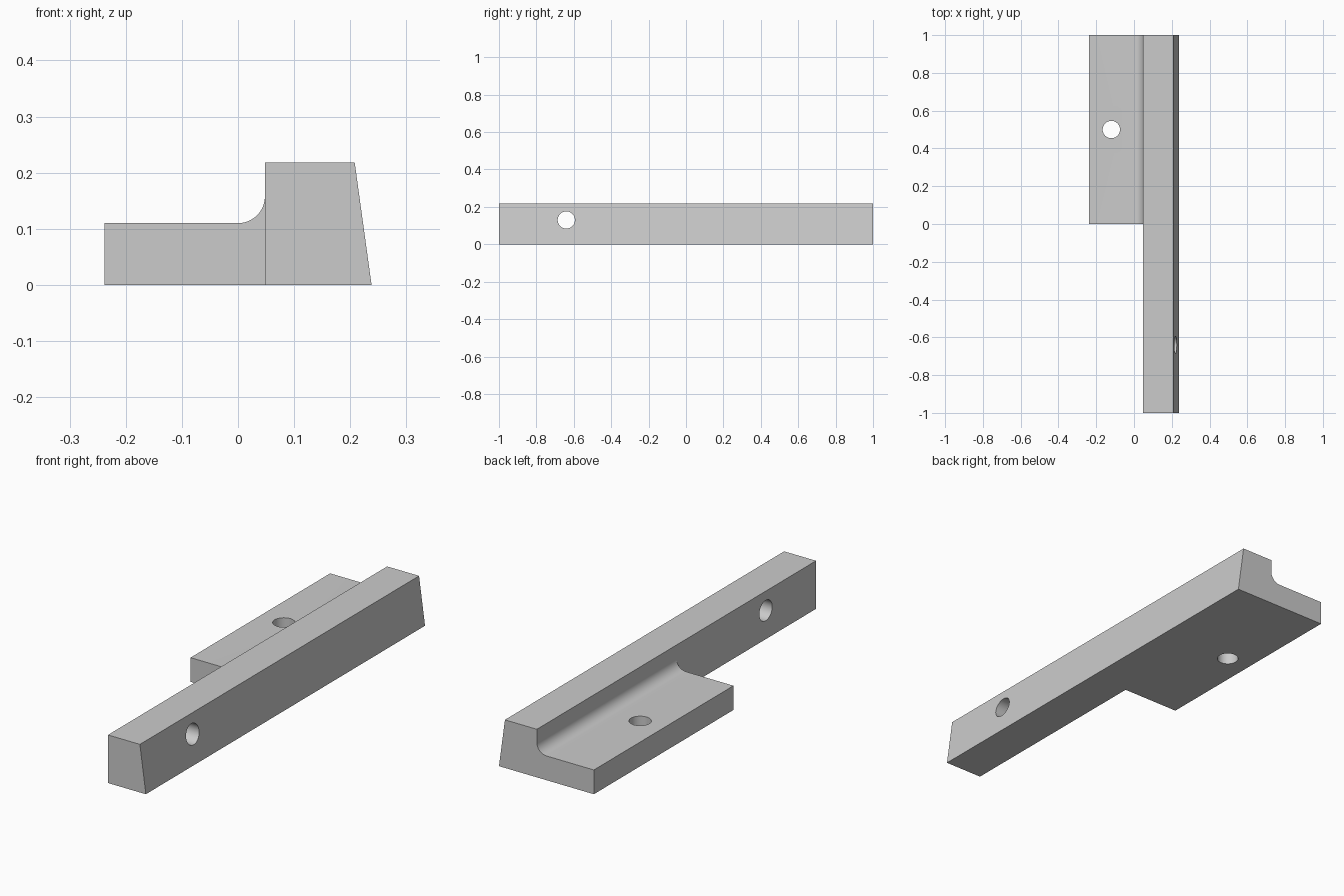
import bpy, bmesh, math

if "Cube" in bpy.data.objects:
    bpy.data.objects.remove(bpy.data.objects["Cube"])

grey = bpy.data.materials.new("plain grey")
grey.use_nodes = True
colour = (0.6, 0.6, 0.6, 1)
grey.diffuse_color = colour
grey.node_tree.nodes["Principled BSDF"].inputs["Base Color"].default_value = colour

# Cross-section: tapered rail, then filleted flange, as (x, z) points
LEFT, STEP, FLANGE_TOP, TOP, R = -0.238, 0.048, 0.11, 0.218, 0.048
rail = [(STEP, 0), (0.238, 0), (0.208, TOP), (STEP, TOP), (STEP, FLANGE_TOP + R)]
fillet = [(STEP - R + R * math.cos(a), FLANGE_TOP + R - R * math.sin(a))
          for a in (math.pi / 2 * i / 12 for i in range(1, 13))]
outline = rail + fillet + [(LEFT, FLANGE_TOP), (LEFT, 0)]
n = len(rail)

# Rail runs the full length, flange only along the back half
bm = bmesh.new()
front = [bm.verts.new((x, -1, z)) for x, z in rail]
middle = [bm.verts.new((x, 0, z)) for x, z in outline]
back = [bm.verts.new((x, 1, z)) for x, z in outline]


def bridge(a, b):
    for i in range(len(a)):
        j = (i + 1) % len(a)
        bm.faces.new((a[i], a[j], b[j], b[i]))


bridge(front, middle[:n])
bridge(middle, back)
bm.faces.new(front)
bm.faces.new(back)
bm.faces.new(middle[n - 1:] + middle[:1])
bmesh.ops.recalc_face_normals(bm, faces=bm.faces)
mesh = bpy.data.meshes.new("bracket_rail")
bm.to_mesh(mesh)
bm.free()
mesh.materials.append(grey)
bracket = bpy.data.objects.new("bracket_rail", mesh)
bpy.context.collection.objects.link(bracket)


# Screw holes: through the rail sideways and the flange vertically
def drill(name, location, rotation):
    bpy.ops.mesh.primitive_cylinder_add(vertices=48, radius=0.046, depth=0.6,
                                        location=location, rotation=rotation)
    cutter = bpy.context.object
    cutter.name = name
    cutter.data.materials.append(grey)
    cutter.hide_render = True
    mod = bracket.modifiers.new(name, "BOOLEAN")
    mod.operation, mod.solver, mod.object = "DIFFERENCE", "EXACT", cutter
    bpy.context.view_layer.objects.active = bracket
    bpy.ops.object.modifier_apply(modifier=name)
    bpy.data.objects.remove(cutter)


drill("rail_hole", (0.14, -0.64, 0.13), (0, math.pi / 2, 0))
drill("flange_hole", (-0.12, 0.5, 0.05), (0, 0, 0))

bpy.ops.object.select_all(action="DESELECT")
bracket.select_set(True)
bpy.context.view_layer.objects.active = bracket
bpy.ops.object.shade_smooth_by_angle(angle=math.radians(30))
